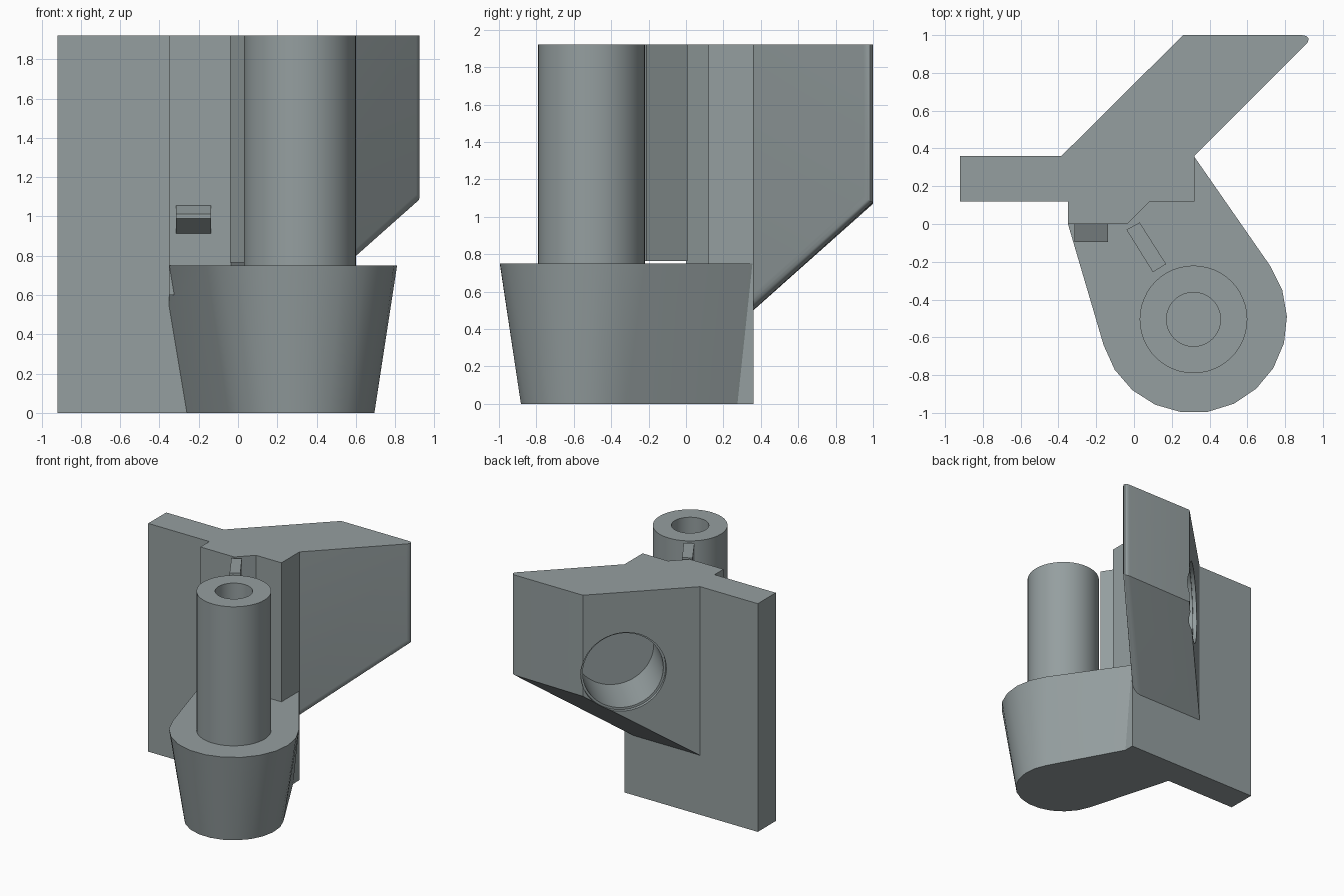
import bpy, bmesh, math
from mathutils import Vector, Matrix

if "Cube" in bpy.data.objects:
    bpy.data.objects.remove(bpy.data.objects["Cube"])

TOP = 1.92      # height of plate, wing and post
SEAT = 0.75     # top of the foot
CX, CY = 0.315, -0.505

mat = bpy.data.materials.new("grey")
mat.diffuse_color = (0.30, 0.345, 0.35, 1)
mat.use_nodes = True
mat.node_tree.nodes["Principled BSDF"].inputs["Base Color"].default_value = mat.diffuse_color


def finish(name, bm, angle=30):
    bmesh.ops.recalc_face_normals(bm, faces=bm.faces)
    me = bpy.data.meshes.new(name)
    bm.to_mesh(me)
    bm.free()
    ob = bpy.data.objects.new(name, me)
    bpy.context.collection.objects.link(ob)
    me.materials.append(mat)
    smooth(ob, angle)
    return ob


def smooth(ob, angle=30):
    bpy.ops.object.select_all(action='DESELECT')
    ob.select_set(True)
    bpy.context.view_layer.objects.active = ob
    bpy.ops.object.shade_smooth_by_angle(angle=math.radians(angle))


def loft(rings):
    """Closed solid through rings with equal point counts."""
    bm = bmesh.new()
    vs = [[bm.verts.new(p) for p in r] for r in rings]
    n = len(vs[0])
    for a, b in zip(vs, vs[1:]):
        for i in range(n):
            j = (i + 1) % n
            bm.faces.new((a[i], a[j], b[j], b[i]))
    bm.faces.new(vs[0][::-1])
    bm.faces.new(vs[-1])
    return bm


def prism(outline, low, high):
    """Vertical prism; low is a height or a function of y."""
    f = low if callable(low) else lambda y: low
    return loft([[(x, y, f(y)) for x, y in outline],
                 [(x, y, high) for x, y in outline]])


def circle(r, z, n=48):
    return [(CX + r * math.cos(2 * math.pi * i / n),
             CY + r * math.sin(2 * math.pi * i / n), z) for i in range(n)]


# Flat mounting plate
plate = finish("plate", prism([(-0.92, 0.12), (0.32, 0.12), (0.32, 0.36), (-0.92, 0.36)], 0, TOP))

# Block joining the plate to the wing
block = finish("joining_block", prism(
    [(-0.35, 0), (-0.035, 0), (0.32, 0.36), (-0.35, 0.3)], 0.6, TOP))

# Diagonal wing with sloped underside and rounded leading edges
bm = prism([(-0.505, 0.24), (0.2, 0.24), (0.96, 1.0), (0.26, 1.0)],
           lambda y: 0.5 + 0.89 * (y - 0.36), TOP)


def on_front(v):
    return abs(v.co.y - v.co.x - 0.04) < 0.01


edges = [e for e in bm.edges if all(on_front(v) for v in e.verts)
         and min(v.co.z for v in e.verts) < TOP - 0.01
         and max(v.co.y for v in e.verts) > 0.9]
bmesh.ops.recalc_face_normals(bm, faces=bm.faces)
bmesh.ops.bevel(bm, geom=edges, offset=0.075, offset_type='OFFSET', segments=6,
                profile=0.5, affect='EDGES', clamp_overlap=True)
wing = finish("wing", bm)

# Blind round socket in the wing, with a shallow wider lip
into = Vector((1, -1, 0)).normalized()
side = Vector((1, 1, 0)).normalized()
centre = Vector((0.035, 0.778, 1.25))


def socket_ring(r, depth, n=64):
    return [centre + into * depth + side * (r * math.cos(2 * math.pi * i / n))
            + Vector((0, 0, r * math.sin(2 * math.pi * i / n))) for i in range(n)]


cutter = finish("socket_cutter", loft([socket_ring(0.33, -0.2), socket_ring(0.33, 0.03),
                                       socket_ring(0.312, 0.03), socket_ring(0.312, 0.45)]))
for ob in (plate, block, wing):
    mod = ob.modifiers.new("socket", 'BOOLEAN')
    mod.operation = 'DIFFERENCE'
    mod.solver = 'EXACT'
    mod.object = cutter
    bpy.ops.object.select_all(action='DESELECT')
    ob.select_set(True)
    bpy.context.view_layer.objects.active = ob
    bpy.ops.object.modifier_apply(modifier="socket")
    smooth(ob)
bpy.data.objects.remove(cutter)


# Tapered foot with a rounded front
def foot_ring(r, apex_y, left_x, start, z):
    pts = [(0.32, apex_y, z)]
    for i in range(13):
        a = math.radians(start + (-164 - start) * i / 12)
        pts.append((CX + r * math.cos(a), CY + r * math.sin(a), z))
    return pts + [(left_x, 0.12, z)]


bm = loft([foot_ring(0.38, 0.275, -0.26, 29, 0), foot_ring(0.495, 0.355, -0.385, 35, SEAT)])
cut = bmesh.ops.bisect_plane(bm, geom=bm.verts[:] + bm.edges[:] + bm.faces[:],
                             plane_co=(-0.35, 0, 0), plane_no=(-1, 0, 0), clear_outer=True)
bmesh.ops.holes_fill(bm, edges=[e for e in bm.edges if e.is_boundary])
finish("foot", bm)

# Hollow post standing on the foot
finish("post", loft([circle(0.285, SEAT - 0.01), circle(0.285, TOP),
                     circle(0.143, TOP), circle(0.143, SEAT + 0.005)]))

# Thin rib between post and wing
finish("rib", prism([(-0.04, -0.03), (0.10, -0.255), (0.17, -0.212), (0.03, 0.008)], 0.765, TOP))

# Small wedge-shaped catch on the front of the block
profile = [(0.01, 1.06), (-0.095, 1.012), (-0.095, 0.99), (0.01, 0.905)]
finish("catch", loft([[(x, y, z) for y, z in profile] for x in (-0.315, -0.138)]))
